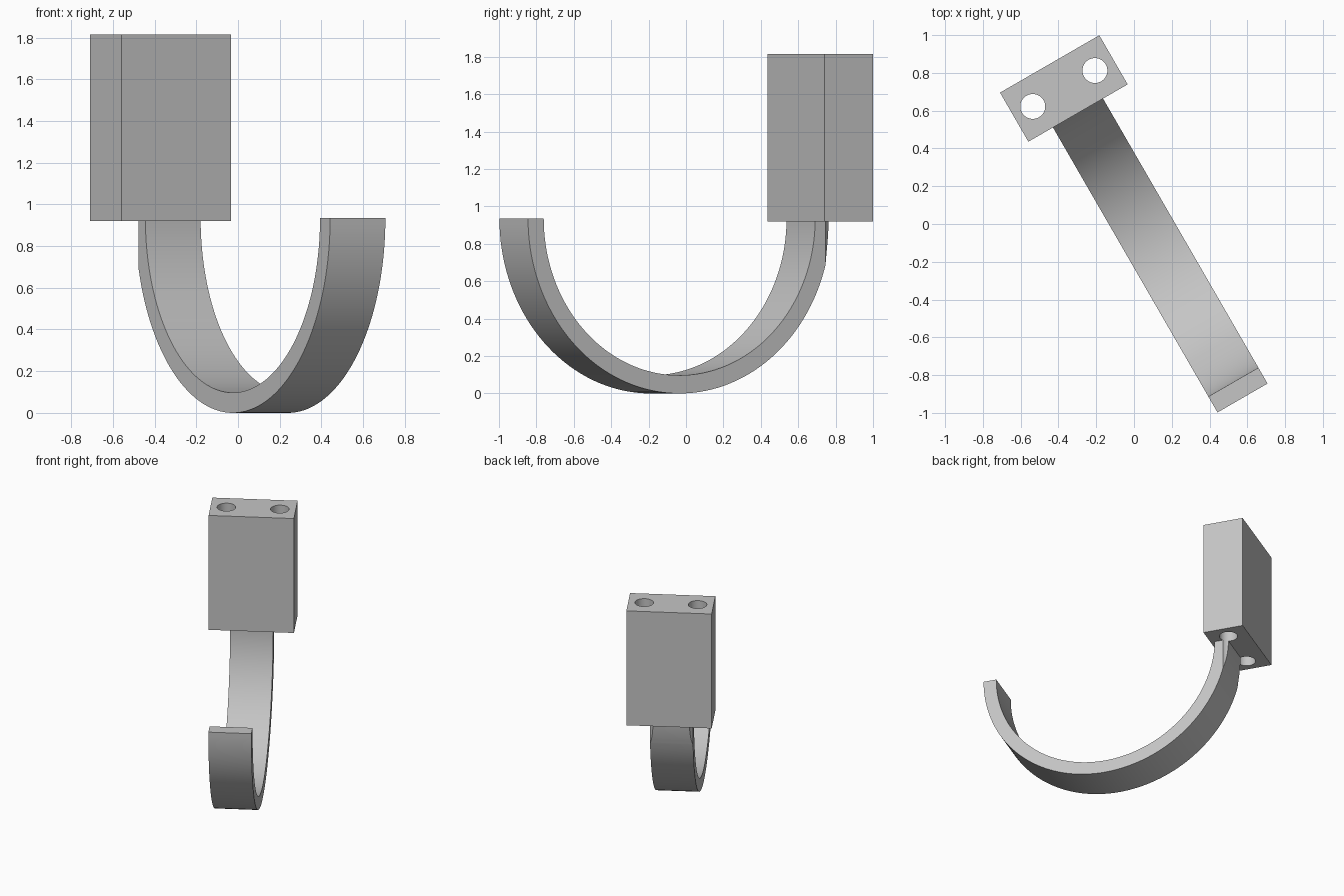
import bpy, bmesh
from math import sin, cos, pi, radians
from mathutils import Matrix

cube = bpy.data.objects.get("Cube")
if cube:
    bpy.data.objects.remove(cube, do_unlink=True)

# Local frame: x runs along the hook towards its tip, y across its width
TURN = Matrix.Rotation(radians(-60), 4, "Z")
MID_Y = 0.037
BLOCK_X, BLOCK_BOTTOM, BLOCK_TOP = -0.807, 0.92, 1.815
OUTER, INNER, HOOK_X = 0.935, 0.838, 0.15

grey = bpy.data.materials.new("plain grey")
grey.use_nodes = True
colour = (0.56, 0.56, 0.56, 1)
grey.diffuse_color = colour
grey.node_tree.nodes["Principled BSDF"].inputs["Base Color"].default_value = colour


def finish(name, bm):
    bmesh.ops.recalc_face_normals(bm, faces=bm.faces)
    mesh = bpy.data.meshes.new(name)
    bm.transform(TURN)
    bm.to_mesh(mesh)
    bm.free()
    obj = bpy.data.objects.new(name, mesh)
    mesh.materials.append(grey)
    bpy.context.collection.objects.link(obj)
    return obj


# Mounting block
bm = bmesh.new()
size = Matrix.Diagonal((0.30, 0.607, BLOCK_TOP - BLOCK_BOTTOM, 1))
place = Matrix.Translation((BLOCK_X, MID_Y, (BLOCK_TOP + BLOCK_BOTTOM) / 2))
bmesh.ops.create_cube(bm, size=1, matrix=place @ size)
block = finish("mounting_block", bm)

# Half-round hook strip: an arc band extruded across its width
bm = bmesh.new()
steps, half_width = 72, 0.153
rings = []
for i in range(steps + 1):
    a = pi + pi * i / steps
    rings.append([bm.verts.new((HOOK_X + r * cos(a), MID_Y + y, OUTER + r * sin(a)))
                  for r, y in ((OUTER, -half_width), (OUTER, half_width),
                               (INNER, half_width), (INNER, -half_width))])
for p, q in zip(rings, rings[1:]):
    for k in range(4):
        n = (k + 1) % 4
        bm.faces.new((p[k], p[n], q[n], q[k]))
bm.faces.new(rings[0])
bm.faces.new(rings[-1])
hook = finish("hook_strip", bm)

# Two screw holes, which also notch the edges of the strip
cutters = []
for side in (-1, 1):
    bm = bmesh.new()
    bmesh.ops.create_cone(bm, cap_ends=True, segments=48, radius1=0.066, radius2=0.066,
                          depth=1.6, matrix=Matrix.Translation(
                              (BLOCK_X, MID_Y + side * 0.19, 1.3)))
    cutter = finish("hole_cutter", bm)
    cutter.hide_render = True
    cutters.append(cutter)

for obj in (block, hook):
    bpy.ops.object.select_all(action="DESELECT")
    obj.select_set(True)
    bpy.context.view_layer.objects.active = obj
    for cutter in cutters:
        mod = obj.modifiers.new("hole", "BOOLEAN")
        mod.operation = "DIFFERENCE"
        mod.solver = "EXACT"
        mod.object = cutter
        bpy.ops.object.modifier_apply(modifier=mod.name)
    bpy.ops.object.shade_smooth_by_angle(angle=radians(30))

for cutter in cutters:
    bpy.data.objects.remove(cutter, do_unlink=True)
